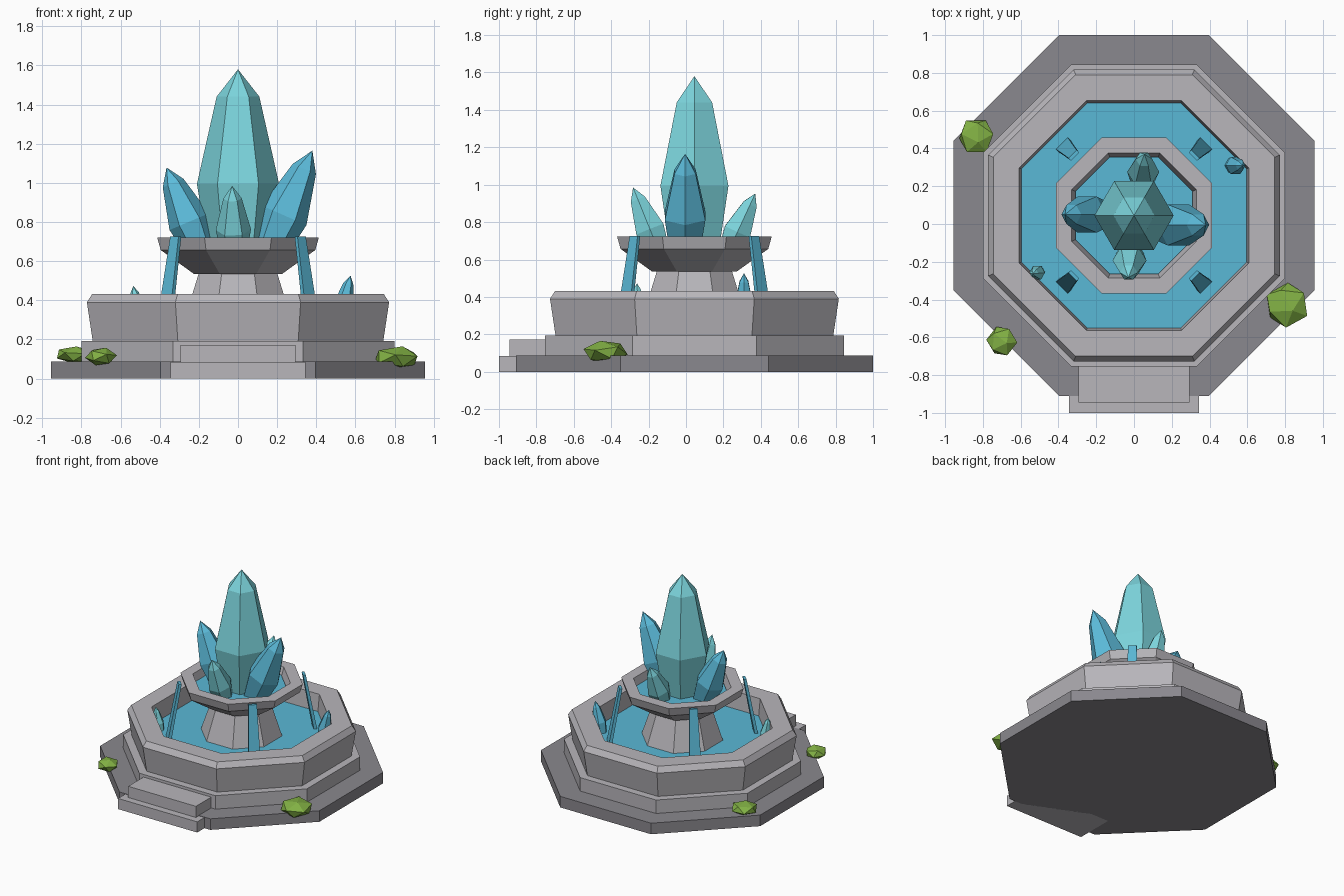
import bpy
import bmesh
import math
from mathutils import Vector, Matrix

if "Cube" in bpy.data.objects:
    bpy.data.objects.remove(bpy.data.objects["Cube"], do_unlink=True)

CY = 0.045                      # centre line of the fountain
OCT = math.cos(math.pi / 8)     # apothem to radius ratio of an octagon
UP = Vector((0, 0, 1))


def material(name, rgb):
    lin = [((c / 255 + 0.055) / 1.055) ** 2.4 for c in rgb] + [1.0]
    m = bpy.data.materials.new(name)
    m.use_nodes = True
    m.diffuse_color = lin
    m.node_tree.nodes["Principled BSDF"].inputs["Base Color"].default_value = lin
    return m


STONE = material("light stone", (184, 182, 187))
DARK = material("dark stone", (138, 136, 142))
WATER = material("water blue", (90, 184, 214))
AQUA = material("aqua crystal", (124, 213, 221))
BLUE = material("blue crystal", (92, 188, 219))
GREEN = material("leaf green", (130, 177, 68))


def finish(name, bm, mat):
    bmesh.ops.remove_doubles(bm, verts=bm.verts, dist=1e-5)
    bmesh.ops.recalc_face_normals(bm, faces=bm.faces)
    mesh = bpy.data.meshes.new(name)
    bm.to_mesh(mesh)
    bm.free()
    mesh.materials.append(mat)
    obj = bpy.data.objects.new(name, mesh)
    bpy.context.collection.objects.link(obj)
    return obj


def skin(name, rings, mat):
    """Join rings of points with side faces and cap both ends."""
    bm = bmesh.new()
    loops = [[bm.verts.new(p) for p in ring] for ring in rings]
    n = len(loops[0])
    for a, b in zip(loops, loops[1:]):
        for i in range(n):
            j = (i + 1) % n
            bm.faces.new((a[i], a[j], b[j], b[i]))
    bm.faces.new(loops[0][::-1])
    bm.faces.new(loops[-1])
    return finish(name, bm, mat)


def octagon(name, profile, mat):
    """Eight-sided turned shape from (apothem, height) pairs."""
    angles = [math.pi / 8 + i * math.pi / 4 for i in range(8)]
    skin(name, [[(r / OCT * math.cos(a), CY + r / OCT * math.sin(a), z)
                 for a in angles] for r, z in profile], mat)


def crystal(name, base, tip, radius, mat, waist=0.37, neck=0.82):
    """Six-sided gem leaning from base to tip."""
    base, tip = Vector(base), Vector(tip)
    axis = tip - base
    turn = UP.rotation_difference(axis)
    rings = []
    for r, t in ((0.72, 0), (1, waist), (0.52, neck), (0.0, 1)):
        rings.append([base + axis * t + turn @ Vector(
            (radius * r * math.cos(i * math.pi / 3),
             radius * r * math.sin(i * math.pi / 3), 0)) for i in range(6)])
    skin(name, rings, mat)


def box(name, x, y0, y1, z0, z1, mat):
    skin(name, [[(-x, y0, z), (x, y0, z), (x, y1, z), (-x, y1, z)]
                for z in (z0, z1)], mat)


# Stone tiers and basin
octagon("base_slab", [(0.955, 0), (0.955, 0.087)], DARK)
octagon("plinth", [(0.80, 0.08), (0.80, 0.193)], STONE)
octagon("basin", [(0.742, 0.19), (0.772, 0.39), (0.745, 0.432),
                  (0.608, 0.432), (0.593, 0.26)], STONE)
octagon("basin_water", [(0.594, 0.265), (0.596, 0.30)], WATER)

# Steps at the front
box("lower_step", 0.345, -1.0, -0.7, 0, 0.084, STONE)
box("upper_step", 0.295, -0.945, -0.7, 0.08, 0.172, STONE)

# Pedestal and upper bowl
octagon("pedestal", [(0.28, 0.28), (0.20, 0.54)], STONE)
octagon("upper_bowl", [(0.225, 0.535), (0.395, 0.657), (0.413, 0.722),
                       (0.33, 0.722), (0.305, 0.63)], STONE)
octagon("bowl_water", [(0.306, 0.635), (0.31, 0.665)], WATER)

# Streams pouring off the four diagonal sides of the bowl
for i in range(4):
    spin = Matrix.Rotation(math.pi / 4 + i * math.pi / 2, 3, "Z")
    rings = []
    for r, z, w, t in ((0.53, 0.29, 0.044, 0.012), (0.45, 0.725, 0.03, 0.01)):
        rings.append([spin @ Vector((r + sx * t, sy * w, z)) + Vector((0, CY, 0))
                      for sx, sy in ((-1, -1), (1, -1), (1, 1), (-1, 1))])
    skin("water_stream_%d" % (i + 1), rings, WATER)

# Crystal cluster in the bowl
crystal("main_crystal", (0, CY, 0.65), (0, CY, 1.58), 0.21, AQUA, 0.37, 0.85)
crystal("left_crystal", (0.15, -0.005, 0.64), (0.38, -0.005, 1.165), 0.125, BLUE)
crystal("right_crystal", (-0.18, 0.05, 0.64), (-0.365, 0.05, 1.078), 0.11, BLUE)
crystal("front_crystal", (-0.02, -0.14, 0.63), (-0.03, -0.283, 0.985), 0.09, AQUA)
crystal("back_crystal", (0.045, 0.22, 0.63), (0.055, 0.37, 0.953), 0.085, AQUA)

# Small crystals in the basin
crystal("basin_crystal_left", (0.515, 0.31, 0.28), (0.575, 0.31, 0.527), 0.052, BLUE)
crystal("basin_crystal_right", (-0.5, -0.255, 0.28), (-0.535, -0.262, 0.473), 0.042, AQUA)

# Leafy clumps around the base
for name, pos, size, height, turn in (
        ("right_back_bush", (-0.835, 0.465, 0.122), 0.10, 0.045, 0.3),
        ("right_front_bush", (-0.70, -0.62, 0.113), 0.083, 0.048, 1.2),
        ("left_bush", (0.81, -0.43, 0.107), 0.122, 0.062, 0.8)):
    bm = bmesh.new()
    bmesh.ops.create_icosphere(bm, subdivisions=1, radius=1)
    bm.transform(Matrix.Translation(pos) @ Matrix.Diagonal((size, size, height, 1))
                 @ Matrix.Rotation(turn, 4, "Z") @ Matrix.Rotation(0.35, 4, "X"))
    finish(name, bm, GREEN)
